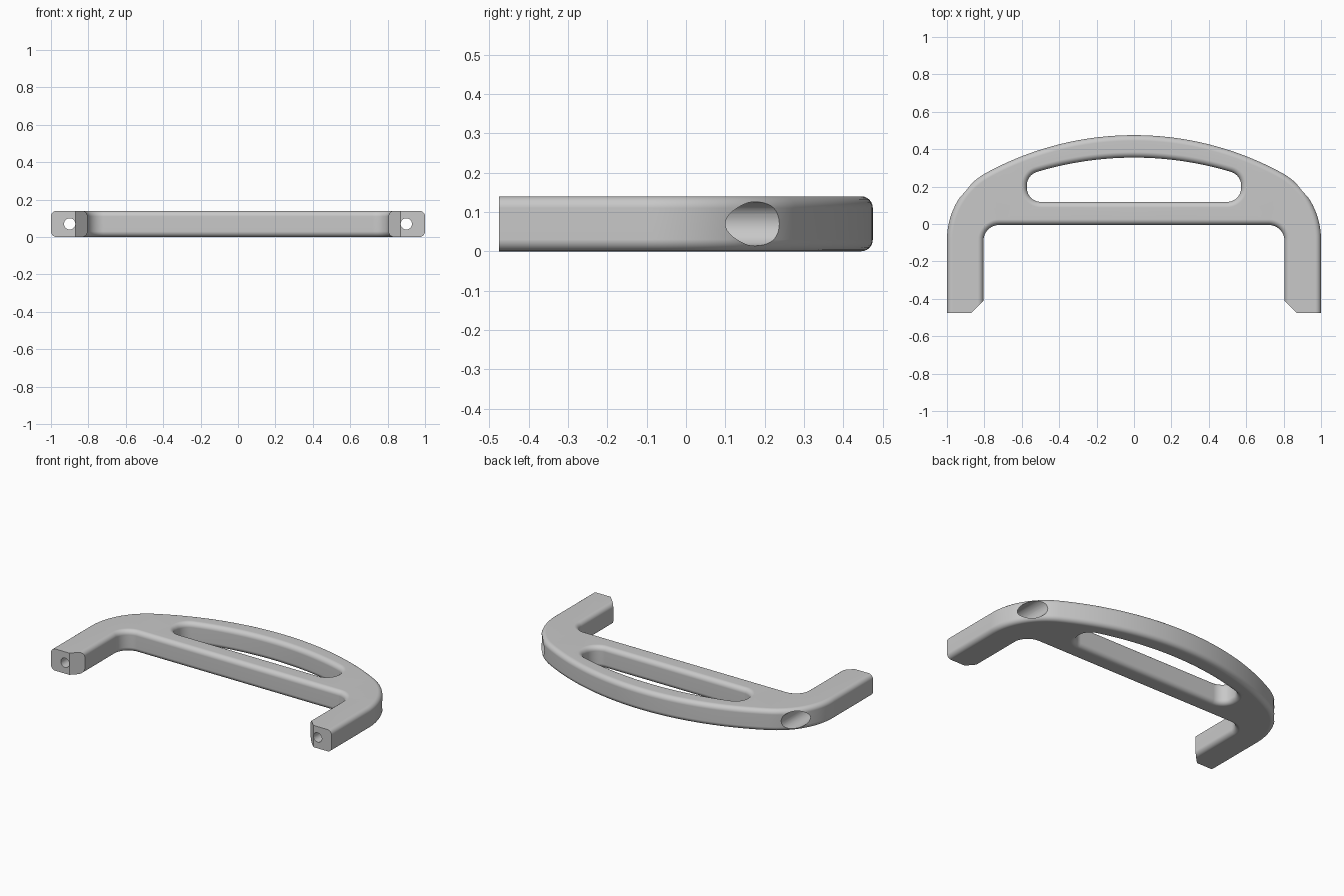
import bpy, bmesh
from math import sin, cos, pi, sqrt, atan2, radians
from mathutils import Vector

old = bpy.data.objects.get("Cube")
if old:
    bpy.data.objects.remove(old, do_unlink=True)

HEIGHT, ROUND, STEPS = 0.14, 0.03, 6
BACK, END, LEG_IN, LEG_MID = 0.475, -0.475, 0.805, 0.9

grey = bpy.data.materials.new("grey metal")
grey.use_nodes = True
colour = (0.58, 0.58, 0.58, 1)
grey.diffuse_color = colour
grey.node_tree.nodes["Principled BSDF"].inputs["Base Color"].default_value = colour


def arc(cx, cy, r, a0, a1, n):
    return [Vector((cx + r * cos(a0 + (a1 - a0) * i / n),
                    cy + r * sin(a0 + (a1 - a0) * i / n))) for i in range(n + 1)]


def mirrored(half):
    """Complete a half outline that runs from the front centre to the back centre."""
    return half + [Vector((-p.x, p.y)) for p in reversed(half) if p.x > 1e-5]


def inset(loop, d):
    """Offset a counter-clockwise loop inwards by d (negative: outwards)."""
    out = []
    for i, p in enumerate(loop):
        a = (p - loop[i - 1]).normalized()
        b = (loop[(i + 1) % len(loop)] - p).normalized()
        na, nb = Vector((-a.y, a.x)), Vector((-b.y, b.x))
        out.append(p + (na + nb) * d / (1 + na.dot(nb)))
    return out


def add_wall(bm, loop, side):
    """Loft a wall with rounded rims; return the edges of its two rims."""
    quarter = [(ROUND * (1 - cos(k * pi / 2 / STEPS)),
                ROUND * (1 - sin(k * pi / 2 / STEPS))) for k in range(STEPS + 1)]
    levels = [(d, z) for d, z in reversed(quarter)] + [(d, HEIGHT - z) for d, z in quarter]
    rings = [[bm.verts.new((p.x, p.y, z)) for p in inset(loop, side * d)] for d, z in levels]
    n = len(loop)
    for lo, hi in zip(rings, rings[1:]):
        for i in range(n):
            j = (i + 1) % n
            bm.faces.new((lo[i], lo[j], hi[j], hi[i]))
    return [[bm.edges.get((r[i], r[(i + 1) % n])) for i in range(n)]
            for r in (rings[0], rings[-1])]


def make_object(name, bm):
    bmesh.ops.recalc_face_normals(bm, faces=bm.faces[:])
    mesh = bpy.data.meshes.new(name)
    bm.to_mesh(mesh)
    bm.free()
    mesh.materials.append(grey)
    ob = bpy.data.objects.new(name, mesh)
    bpy.context.collection.objects.link(ob)
    return ob


# Outer outline: broad back arc, shoulder arcs, straight legs, filleted inner corners
big, start = 1.65, -0.085
dy = start - (BACK - big)
sh = (big * big - 1 - dy * dy) / (2 * (big - 1))
turn = atan2(dy, 1 - sh)
fil = 0.085
front = -0.005
outer = [Vector((0, front))]
outer += arc(LEG_IN - fil, front - fil, fil, pi / 2, 0, 10)
outer += [Vector((LEG_IN, -0.6)), Vector((1, -0.6))]
outer += arc(1 - sh, start, sh, 0, turn, 28)
outer += arc(0, BACK - big, big, turn, pi / 2, 28)[1:]
outer = mirrored(outer)

# Grip slot: straight front edge, rounded ends, arched back edge
slot_r, end_r, end_x, slot_front, slot_back = 1.8, 0.076, 0.573, 0.118, 0.355
cx, cy = end_x - end_r, slot_back - slot_r
ty = cy + sqrt((slot_r - end_r) ** 2 - cx ** 2)
slot_turn = atan2(ty - cy, cx)
slot = [Vector((0, slot_front))]
slot += arc(cx, slot_front + end_r, end_r, -pi / 2, 0, 10)
slot += arc(cx, ty, end_r, 0, slot_turn, 10)
slot += arc(0, cy, slot_r, slot_turn, pi / 2, 20)[1:]
slot = mirrored(slot)

# Handle body
bm = bmesh.new()
rims = zip(add_wall(bm, outer, 1), add_wall(bm, slot, -1))
for outer_rim, slot_rim in rims:
    bmesh.ops.triangle_fill(bm, edges=outer_rim + slot_rim, use_beauty=True)
handle = make_object("handle", bm)


def cut(cutter):
    cutter.hide_render = True
    mod = handle.modifiers.new("cut", 'BOOLEAN')
    mod.operation, mod.solver, mod.object = 'DIFFERENCE', 'EXACT', cutter
    bpy.context.view_layer.objects.active = handle
    bpy.ops.object.modifier_apply(modifier=mod.name)
    bpy.data.objects.remove(cutter, do_unlink=True)


def prism(name, points, vector):
    """Closed prism from a flat outline swept along a vector."""
    bm = bmesh.new()
    near = [bm.verts.new(p) for p in points]
    far = [bm.verts.new(Vector(p) + Vector(vector)) for p in points]
    bm.faces.new(near)
    bm.faces.new(far[::-1])
    for i in range(len(near)):
        bm.faces.new((near[i - 1], near[i], far[i], far[i - 1]))
    return make_object(name, bm)


def bore(name, x, r, y0, y1):
    ring = [(x + p.x, y0, HEIGHT / 2 + p.y) for p in arc(0, 0, r, 0, 2 * pi, 40)[:-1]]
    return prism(name, ring, (0, y1 - y0, 0))


# Chamfered leg ends, screw holes and wide bores from the back
for s in (1, -1):
    tip = [(0.7, -0.8), (1.2, -0.8), (1.2, END), (0.87, END), (0.75, END + 0.12)]
    cut(prism("end_cutter", [(s * x, y, -0.1) for x, y in tip], (0, 0, 0.4)))
    cut(bore("screw_cutter", s * LEG_MID, 0.03, -0.7, 0.6))
    cut(bore("bore_cutter", s * LEG_MID, 0.056, -0.2, 0.6))

# Smooth shading with crisp cut edges
bpy.ops.object.select_all(action='DESELECT')
handle.select_set(True)
bpy.context.view_layer.objects.active = handle
bpy.ops.object.shade_smooth_by_angle(angle=radians(30))
weighted = handle.modifiers.new("even shading", 'WEIGHTED_NORMAL')
weighted.keep_sharp = True
